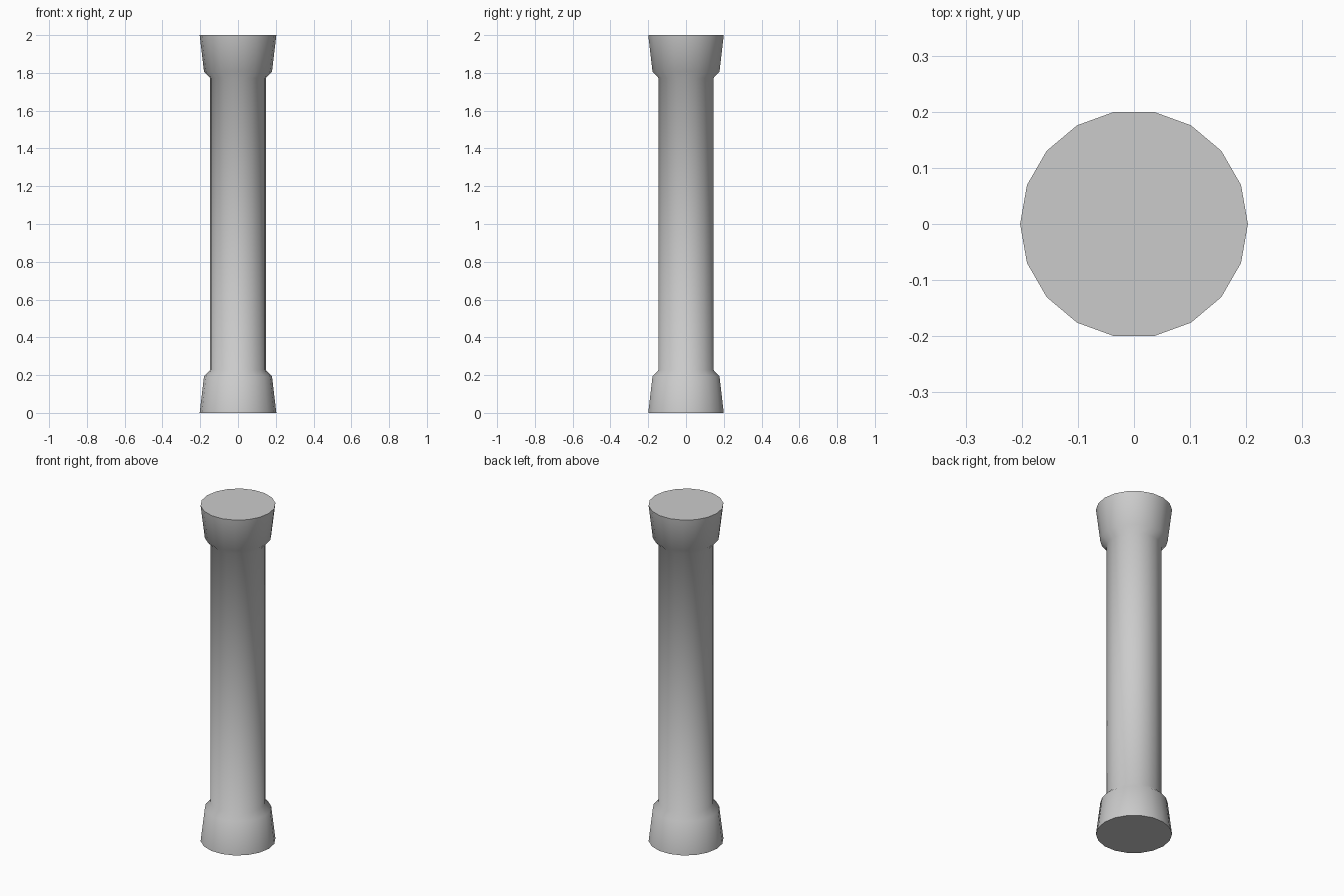
import bpy, bmesh, math

if "Cube" in bpy.data.objects:
    bpy.data.objects.remove(bpy.data.objects["Cube"])

SIDES = 18

# Lower half of the profile (radius, height), mirrored for the upper half
half = [(0.203, 0.0), (0.18, 0.193), (0.148, 0.227)]
profile = half + [(r, 2.0 - z) for r, z in reversed(half)]

# Column: stacked rings with flared base and capital
bm = bmesh.new()
rings = []
for r, z in profile:
    rings.append([bm.verts.new((r * math.cos(math.tau * i / SIDES),
                                r * math.sin(math.tau * i / SIDES), z))
                  for i in range(SIDES)])
for low, high in zip(rings, rings[1:]):
    for i in range(SIDES):
        j = (i + 1) % SIDES
        bm.faces.new((low[i], low[j], high[j], high[i]))

# Flat end caps
bm.faces.new(rings[0][::-1])
bm.faces.new(rings[-1])

mesh = bpy.data.meshes.new("column")
bm.to_mesh(mesh)
bm.free()
column = bpy.data.objects.new("column", mesh)
bpy.context.collection.objects.link(column)

# Smooth sides, sharp cap rims
bpy.context.view_layer.objects.active = column
column.select_set(True)
bpy.ops.object.shade_smooth_by_angle(angle=math.radians(60))
